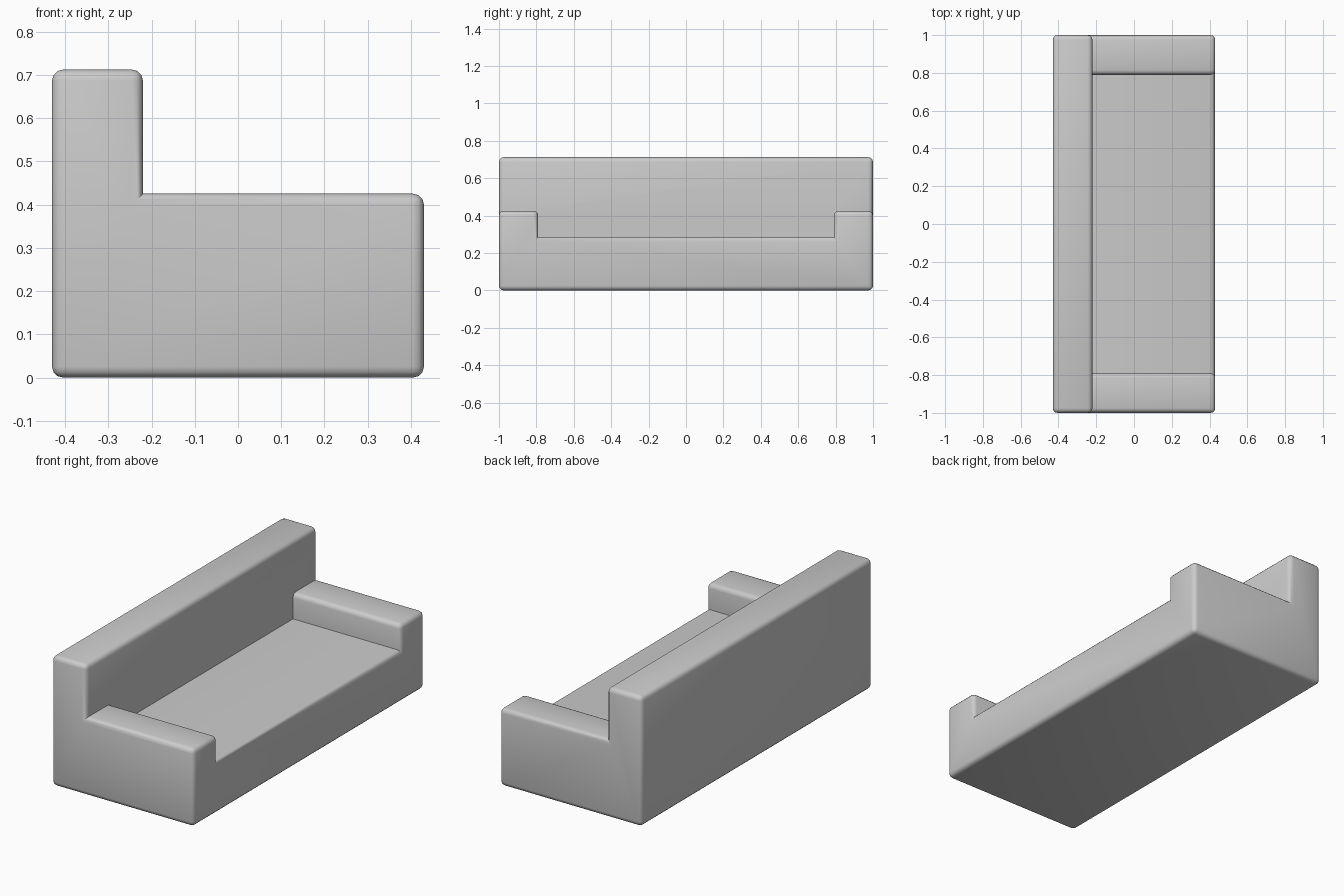
import bpy
import bmesh
import math

cube = bpy.data.objects.get("Cube")
if cube:
    bpy.data.objects.remove(cube, do_unlink=True)

# Fabric colour
fabric = bpy.data.materials.new("grey fabric")
fabric.use_nodes = True
grey = (0.6, 0.6, 0.6, 1)
fabric.diffuse_color = grey
fabric.node_tree.nodes["Principled BSDF"].inputs["Base Color"].default_value = grey

# Sofa layout: split lines, with backrest, arms and seat rising to different levels
XS = [-0.43, -0.22, 0.43]
YS = [-1.0, -0.79, 0.79, 1.0]
ZS = [0.0, 0.285, 0.425, 0.712]
GRID = (XS, YS, ZS)


def solid(i, j, k):
    if not (0 <= i < 2 and 0 <= j < 3 and 0 <= k < 3):
        return False
    if i == 0:
        return True              # backrest
    return k < (1 if j == 1 else 2)   # seat, arms


# One continuous shell: a face wherever a filled block meets empty space
bm = bmesh.new()
verts = {}


def vert(key):
    if key not in verts:
        verts[key] = bm.verts.new([GRID[a][key[a]] for a in range(3)])
    return verts[key]


for i in range(2):
    for j in range(3):
        for k in range(3):
            if not solid(i, j, k):
                continue
            for axis in range(3):
                for side in (0, 1):
                    near = [i, j, k]
                    near[axis] += 2 * side - 1
                    if solid(*near):
                        continue
                    u, v = (axis + 1) % 3, (axis + 2) % 3
                    loop = []
                    for du, dv in ((0, 0), (1, 0), (1, 1), (0, 1)):
                        key = [i, j, k]
                        key[axis] += side
                        key[u] += du
                        key[v] += dv
                        loop.append(vert(tuple(key)))
                    bm.faces.new(loop if side else loop[::-1])

bm.normal_update()
bmesh.ops.dissolve_limit(bm, angle_limit=0.01, verts=bm.verts[:], edges=bm.edges[:])
bm.normal_update()

# Round the outward edges only, leaving the inner creases sharp
outer = [e for e in bm.edges if e.calc_face_angle_signed(0) > 0.5]
bmesh.ops.bevel(bm, geom=outer, offset=0.025, segments=3, profile=0.5,
                affect='EDGES', clamp_overlap=True)
bmesh.ops.recalc_face_normals(bm, faces=bm.faces[:])

mesh = bpy.data.meshes.new("sofa_body")
bm.to_mesh(mesh)
bm.free()
mesh.materials.append(fabric)
sofa = bpy.data.objects.new("sofa_body", mesh)
bpy.context.collection.objects.link(sofa)

# Soft edges
bpy.ops.object.select_all(action='DESELECT')
sofa.select_set(True)
bpy.context.view_layer.objects.active = sofa
bpy.ops.object.shade_smooth_by_angle(angle=math.radians(35))
